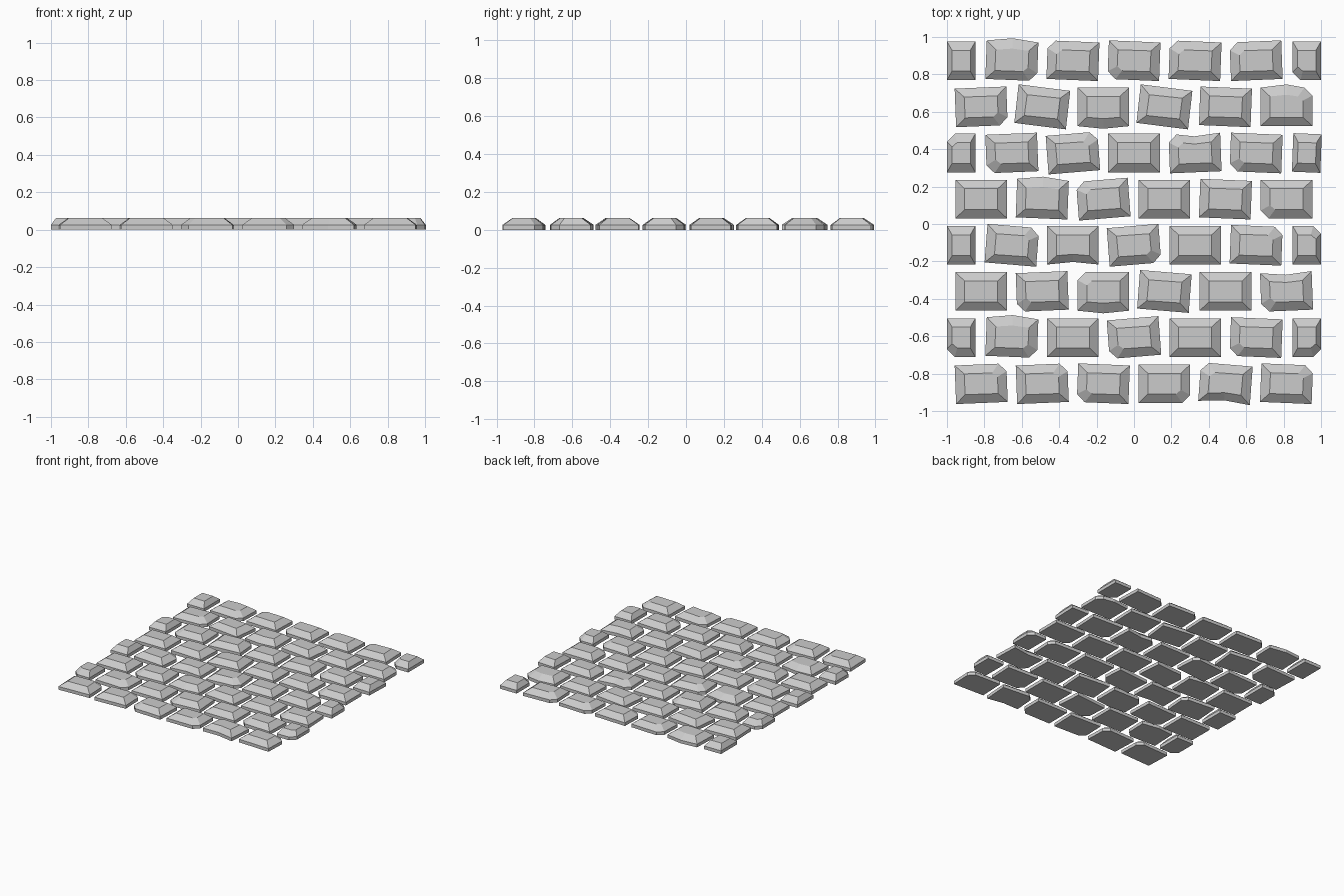
import bpy, bmesh
from mathutils import Vector, Matrix

if "Cube" in bpy.data.objects:
    bpy.data.objects.remove(bpy.data.objects["Cube"])

PITCH_X, PITCH_Y = 0.3265, 0.2467
W, H = 0.276, 0.206          # full stone footprint
EDGE_Z, TOP_Z = 0.026, 0.063  # top of upright side, top of stone
CHIP = 0.042

# One code per stone, rows listed from back to front.
# tl tr bl br: chipped corner   + / -: slight turn left / right
# ^ / u: back edge bulges / dips   v / n: front edge bulges / dips
ROWS = [
    ". -^br -tl -bl -tl +tl bl",
    "+br --- v --- - ^tr",
    "tl +bl ++tr . +utl -bl -",
    ". -^ ++tl . - bl",
    ". --tr n ++br . -tr tr",
    ". +bl tlv -- . +ubl",
    "bl -^br . ++bl . -bl br",
    "+tr +tr -bl br --tln -tr",
]


def outline(w, h, code):
    """Counter-clockwise outline of one stone, centred on the origin."""
    pts = []
    corners = [("bl", -1, -1), ("br", 1, -1), ("tr", 1, 1), ("tl", -1, 1)]
    for name, sx, sy in corners:
        x, y = sx * w / 2, sy * h / 2
        if name in code:
            along_y, along_x = (x, y - sy * CHIP), (x - sx * CHIP, y)
            pts += [along_y, along_x] if sx * sy > 0 else [along_x, along_y]
        else:
            pts.append((x, y))
        # middle of the front or back edge
        if name == "bl" and ("v" in code or "n" in code):
            pts.append((0, y + (-0.014 if "v" in code else 0.014)))
        if name == "tr" and ("^" in code or "u" in code):
            pts.append((0, y + (0.017 if "^" in code else -0.014)))
    turn = code.count("+") - code.count("-")
    slope = 0.042 * turn
    # uneven cut: long edges tilt more than the short ones
    return [Vector((x - slope * y * 0.9, y + slope * x, 0)) for x, y in pts]


def add_stone(bm, cx, cy, w, h, code):
    pts = outline(w, h, code)
    place = Matrix.Translation((cx, cy, 0))
    rings = []
    for z, kx, ky in ((0, 1, 1), (EDGE_Z, 1, 1), (TOP_Z, 0.64, 0.54)):
        rings.append([bm.verts.new(place @ Vector((p.x * kx, p.y * ky, z)))
                      for p in pts])
    n = len(pts)
    for low, high in zip(rings, rings[1:]):
        for i in range(n):
            j = (i + 1) % n
            bm.faces.new((low[i], low[j], high[j], high[i]))
    bm.faces.new(rings[0][::-1])
    bm.faces.new(rings[-1])


# Rows of paving stones; every other row starts and ends with a half stone
for r, row in enumerate(ROWS):
    codes = row.split()
    cy = 0.873 - r * PITCH_Y
    bm = bmesh.new()
    for i, code in enumerate(codes):
        w = W
        if len(codes) == 6:
            cx = -0.817 + i * PITCH_X
        elif i in (0, 6):
            w = 0.152
            cx = -0.924 if i == 0 else 0.924
        else:
            cx = -0.653 + (i - 1) * PITCH_X
        add_stone(bm, cx, cy, w, H, code)
    name = f"paving_stone_row_{r + 1}"
    mesh = bpy.data.meshes.new(name)
    bm.to_mesh(mesh)
    bm.free()
    bpy.context.collection.objects.link(bpy.data.objects.new(name, mesh))
